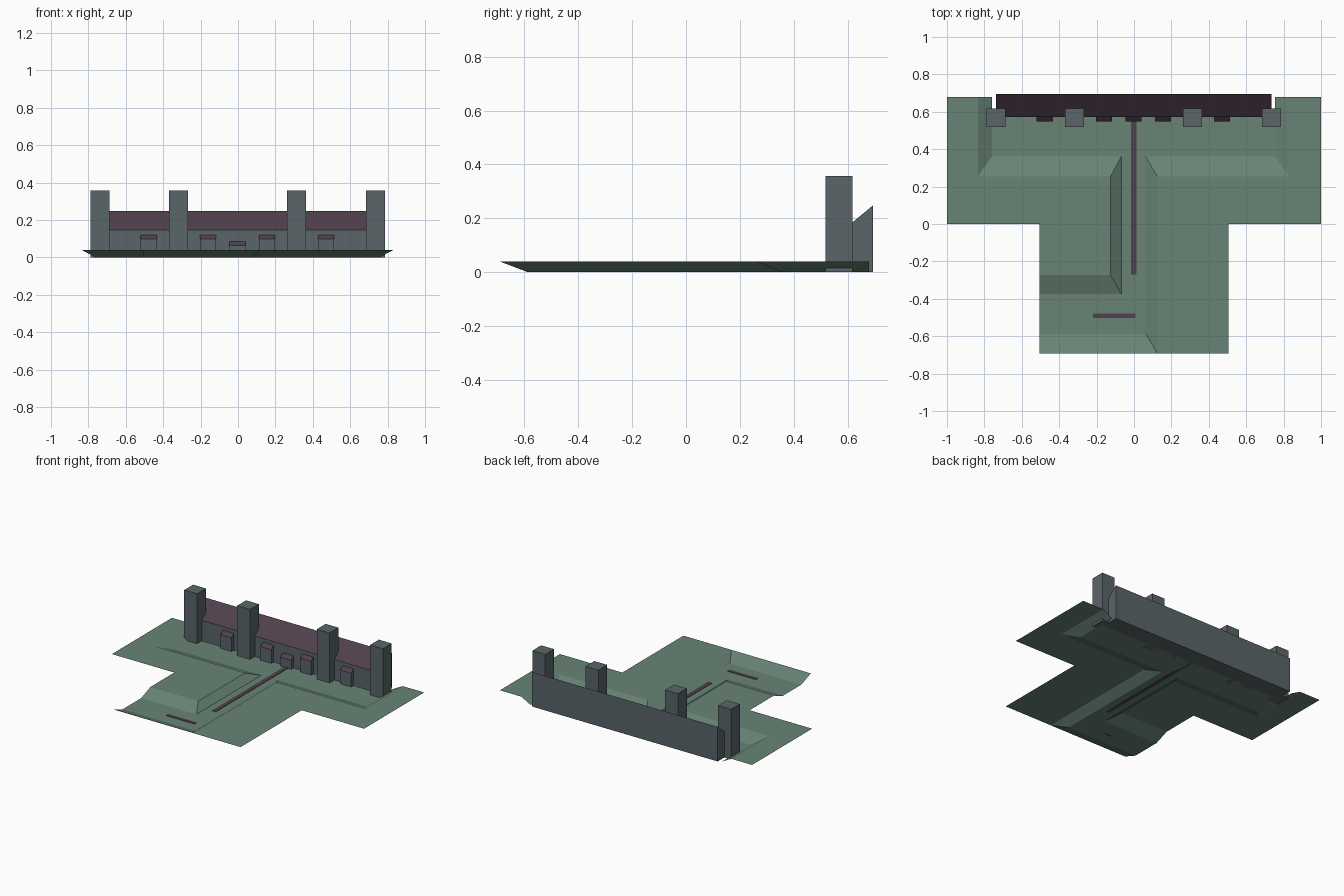
import bpy, bmesh

if "Cube" in bpy.data.objects:
    bpy.data.objects.remove(bpy.data.objects["Cube"])


def srgb(r, g, b):
    return [((c / 255 + 0.055) / 1.055) ** 2.4 for c in (r, g, b)] + [1.0]


def material(name, rgb):
    m = bpy.data.materials.new(name)
    m.diffuse_color = srgb(*rgb)
    m.use_nodes = True
    m.node_tree.nodes["Principled BSDF"].inputs["Base Color"].default_value = m.diffuse_color
    return m


GREEN = material("moss green", (104, 132, 118))
GREY = material("slate grey", (90, 101, 105))
PURPLE = material("dull purple", (80, 64, 76))


def add_object(name, bm, *mats):
    mesh = bpy.data.meshes.new(name)
    bm.to_mesh(mesh)
    bm.free()
    for m in mats:
        mesh.materials.append(m)
    obj = bpy.data.objects.new(name, mesh)
    bpy.context.collection.objects.link(obj)
    return obj


def block(name, x, y, z0, front_z, back_z, mats):
    """Box with an optional top sloping from front to back; the top takes the last material."""
    bm = bmesh.new()
    bmesh.ops.create_cube(bm, size=1)
    for v in bm.verts:
        top = v.co.z > 0
        back = v.co.y > 0
        v.co.x = x[1] if v.co.x > 0 else x[0]
        v.co.y = y[1] if back else y[0]
        v.co.z = (back_z if back else front_z) if top else z0
    bm.normal_update()
    for f in bm.faces:
        if f.normal.z > 0.1:
            f.material_index = len(mats) - 1
    return add_object(name, bm, *mats)


# Terrain: two raised plateaus with mitred banks down to a sunken floor
RIM = 0.04
left_crest = [(-.835, .68), (-.835, .255), (-.125, .255), (-.125, -.272), (-.505, -.272)]
left_foot = [(-.76, .68), (-.76, .36), (-.068, .36), (-.068, -.375), (-.505, -.375)]
right_crest = [(.83, .68), (.83, .255), (.125, .255), (.125, -.692), (-.505, -.692)]
right_foot = [(.755, .68), (.755, .36), (.062, .36), (.062, -.587), (-.505, -.587)]

bm = bmesh.new()


def face(points):
    f = bm.faces.new([bm.verts.new(p) for p in points])
    f.normal_update()
    if f.normal.z < 0:
        f.normal_flip()


def at(points, z):
    return [(x, y, z) for x, y in points]


face(at(left_crest + [(-.505, 0), (-1, 0), (-1, .68)], RIM))
face(at(right_crest[:4] + [(.505, -.692), (.505, 0), (1, 0), (1, .68)], RIM))
face(at([(-.76, .575)] + left_foot[1:] + right_foot[:0:-1] + [(.755, .575)], 0))
for crest, foot in ((left_crest, left_foot), (right_crest, right_foot)):
    for i in range(4):
        face(at(crest[i:i + 2], RIM) + at(foot[i:i + 2][::-1], 0))
bmesh.ops.remove_doubles(bm, verts=bm.verts, dist=0.0005)
add_object("terrain", bm, GREEN)

# Main wall with a sloping roof
block("rear_wall", (-.737, .735), (.572, .694), 0, .147, .248, [GREY, PURPLE])

# Square towers
for i, x in enumerate((-.738, -.318, .313, .735)):
    block(f"tower_{i + 1}", (x - .051, x + .051), (.518, .618), 0, .358, .358, [GREY])

# Small porches along the wall, the middle one lower
for i, (x, h) in enumerate(((-.477, .123), (-.161, .123), (-.003, .088), (.154, .123), (.471, .123))):
    block(f"porch_{i + 1}", (x - .043, x + .043), (.547, .574), 0, h - .025, h, [GREY, PURPLE])

# Painted lines on the floor
block("long_stripe", (-.017, .014), (-.27, .572), 0, .003, .003, [PURPLE])
block("cross_stripe", (-.22, .007), (-.503, -.478), 0, .003, .003, [PURPLE])
